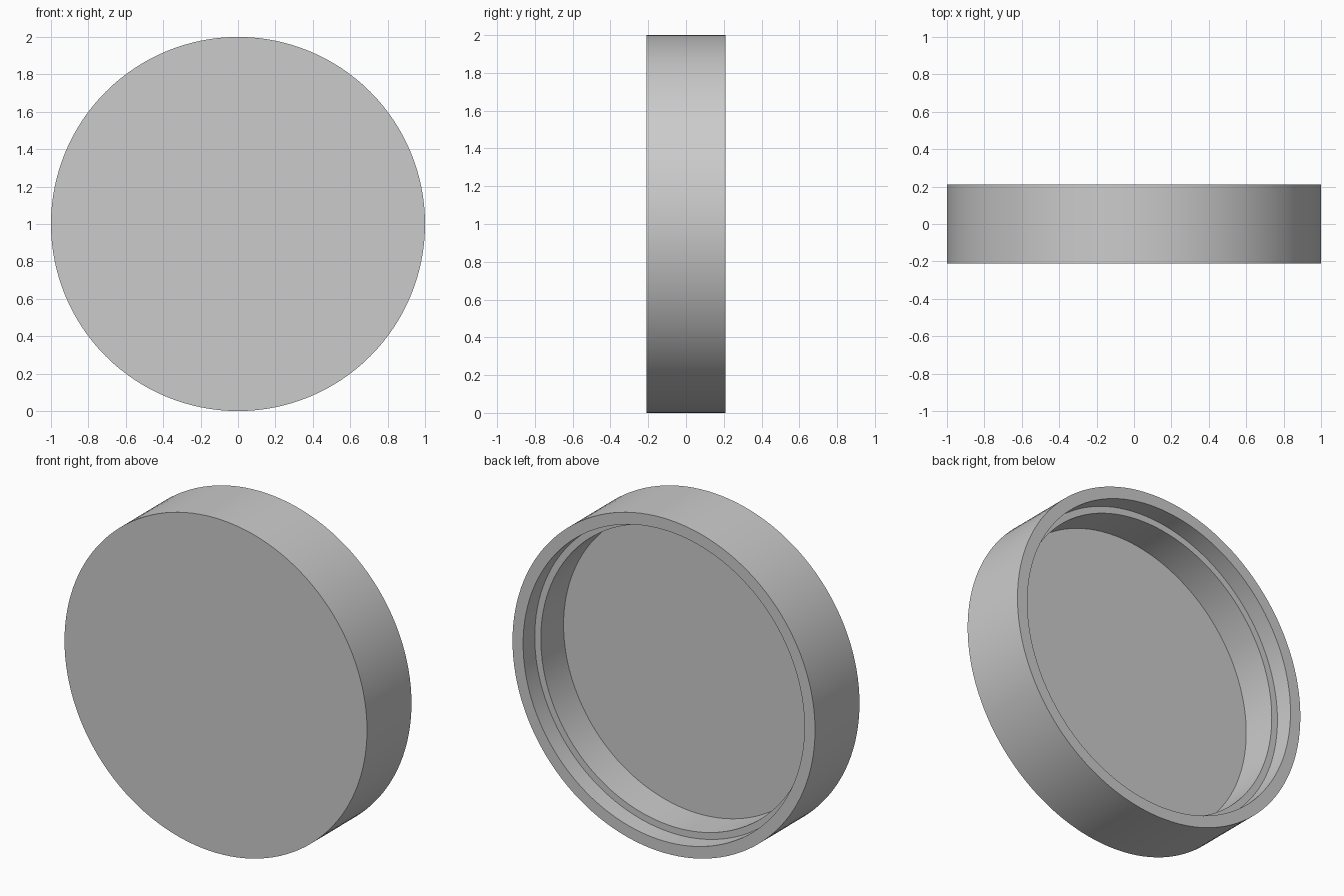
import bpy, bmesh, math
from mathutils import Vector

cube = bpy.data.objects.get("Cube")
if cube:
    bpy.data.objects.remove(cube, do_unlink=True)

SEGMENTS = 128
HALF_DEPTH = 0.21
STEP_Y = 0.10      # ledge inside the rim
FLOOR_Y = -0.115   # inner face of the front disc

# Plain grey for the whole lid
grey = bpy.data.materials.new("light grey")
grey.use_nodes = True
colour = (0.6, 0.6, 0.6, 1)
grey.diffuse_color = colour
grey.node_tree.nodes["Principled BSDF"].inputs["Base Color"].default_value = colour

# Lid profile as (radius, y), from the front disc round the rim to the inner floor
profile = [
    (1.0, -HALF_DEPTH),
    (1.0, HALF_DEPTH),
    (0.93, HALF_DEPTH),
    (0.93, STEP_Y),
    (0.89, STEP_Y),
    (0.89, FLOOR_Y),
]

bm = bmesh.new()
rings = []
for radius, y in profile:
    ring = []
    for i in range(SEGMENTS):
        a = math.tau * i / SEGMENTS
        ring.append(bm.verts.new(Vector((radius * math.cos(a), y, 1 + radius * math.sin(a)))))
    rings.append(ring)

# Walls and ledges
for near, far in zip(rings, rings[1:]):
    for i in range(SEGMENTS):
        j = (i + 1) % SEGMENTS
        bm.faces.new((near[i], near[j], far[j], far[i]))

# Front disc and inner floor
bm.faces.new(rings[0])
bm.faces.new(rings[-1])
bmesh.ops.recalc_face_normals(bm, faces=bm.faces)

mesh = bpy.data.meshes.new("round_lid")
bm.to_mesh(mesh)
bm.free()
mesh.materials.append(grey)
lid = bpy.data.objects.new("round_lid", mesh)
bpy.context.collection.objects.link(lid)

# Smooth walls, crisp rims
bpy.ops.object.select_all(action='DESELECT')
lid.select_set(True)
bpy.context.view_layer.objects.active = lid
bpy.ops.object.shade_smooth_by_angle(angle=math.radians(30))
